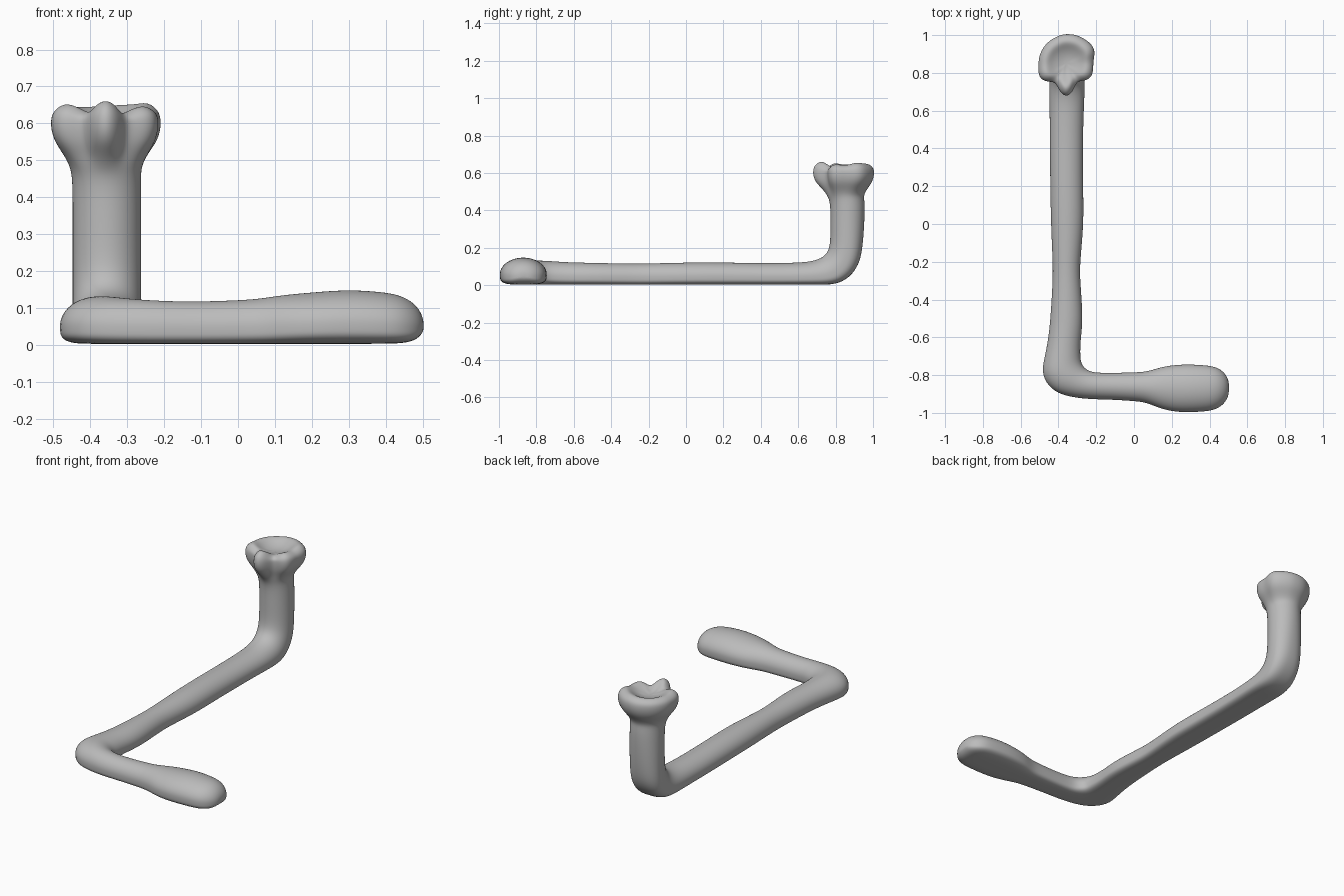
import bpy, bmesh, math
from mathutils import Vector

cube = bpy.data.objects.get("Cube")
if cube:
    bpy.data.objects.remove(cube)

SEG = 36
ANGLES = [2 * math.pi * i / SEG for i in range(SEG)]


def section(right, left, top, bottom, flat):
    """Closed ring: round on top, flattened underneath by the amount flat."""
    right, left, top, bottom = map(Vector, (right, left, top, bottom))
    mid, side, rise = (right + left) / 2, (right - left) / 2, top - bottom
    equator = 0.5 - 0.12 * flat
    power = 1 - 0.45 * flat
    ring = []
    for a in ANGLES:
        c, s = math.cos(a), math.sin(a)
        if s >= 0:
            v = equator + (1 - equator) * s
        else:
            v = equator * (1 - abs(s) ** power)
            c = math.copysign(abs(c) ** power, c)
        ring.append(bottom + rise * v + side * c + (mid - (top + bottom) / 2))
    return ring


def level_section(right, left, top, bottom=0.003):
    """Section of a part lying on the ground, from its two plan edges."""
    mx, my = (right[0] + left[0]) / 2, (right[1] + left[1]) / 2
    mz = (top + bottom) / 2
    return section((*right, mz), (*left, mz), (mx, my, top), (mx, my, bottom), 1)


rings = []

# Rounded tip and swollen grip: x, centre y, half width, top, bottom
for x, y, w, top, low in [
        (0.503, -0.868, 0.025, 0.065, 0.04), (0.495, -0.868, 0.055, 0.09, 0.025),
        (0.475, -0.868, 0.085, 0.115, 0.01), (0.44, -0.869, 0.11, 0.135, 0.004),
        (0.39, -0.87, 0.122, 0.144, 0.003), (0.3, -0.87, 0.127, 0.15, 0.003),
        (0.22, -0.87, 0.125, 0.144, 0.003), (0.15, -0.868, 0.112, 0.138, 0.003),
        (0.1, -0.866, 0.094, 0.132, 0.003), (0.05, -0.863, 0.079, 0.124, 0.003),
        (-0.02, -0.861, 0.075, 0.12, 0.003), (-0.13, -0.859, 0.07, 0.117, 0.003)]:
    rings.append(level_section((x, y + w), (x, y - w), top, low))

# Rounded corner: inner edge, outer edge, top
for inner, outer, top in [
        ((-0.215, -0.787), (-0.24, -0.928), 0.12), ((-0.25, -0.772), (-0.36, -0.913), 0.126),
        ((-0.27, -0.753), (-0.44, -0.877), 0.132), ((-0.28, -0.732), (-0.49, -0.8), 0.132),
        ((-0.285, -0.7), (-0.477, -0.72), 0.128), ((-0.284, -0.62), (-0.455, -0.62), 0.122)]:
    rings.append(level_section(inner, outer, top))

# Long arm: y, left edge, right edge, top
for y, xl, xr, top in [
        (-0.5, -0.442, -0.268, 0.12), (-0.3, -0.43, -0.286, 0.115),
        (-0.2, -0.43, -0.286, 0.116), (0, -0.44, -0.265, 0.122),
        (0.2, -0.443, -0.27, 0.122), (0.42, -0.446, -0.27, 0.118),
        (0.56, -0.446, -0.268, 0.12)]:
    rings.append(level_section((xr, y), (xl, y), top))

# Bend and upright post: inner y and z, outer y and z, flatness
for ty, tz, by, bz, flat in [
        (0.64, 0.123, 0.69, 0.003, 1), (0.7, 0.135, 0.8, 0.002, 0.9),
        (0.74, 0.155, 0.875, 0.04, 0.7), (0.765, 0.19, 0.925, 0.11, 0.5),
        (0.772, 0.25, 0.943, 0.19, 0.3), (0.772, 0.33, 0.953, 0.31, 0.15),
        (0.772, 0.44, 0.957, 0.44, 0)]:
    my, mz = (ty + by) / 2, (tz + bz) / 2
    rings.append(section((-0.262, my, mz), (-0.448, my, mz),
                         (-0.355, ty, tz), (-0.355, by, bz), flat))

# Lobed socket head: outline radii every 30 degrees, right side first, then front
LOBES = [0.142, 0.15, 0.115, 0.178, 0.12, 0.16, 0.147, 0.146, 0.146, 0.152, 0.157, 0.165]


def lobe_radius(a):
    p = a / (2 * math.pi) * len(LOBES)
    i = int(p)
    f = (1 - math.cos((p - i) * math.pi)) / 2
    return LOBES[i % 12] * (1 - f) + LOBES[(i + 1) % 12] * f


# height, amount of lobe, core radius, share of wavy rim
for z, k, core, wave in [
        (0.48, 0.06, 0.092, 0), (0.515, 0.4, 0.092, 0), (0.545, 0.78, 0.092, 0),
        (0.575, 0.98, 0.092, 0), (0.605, 1.03, 0.092, 0.1), (0.63, 0.94, 0.092, 0.4),
        (0.647, 0.82, 0, 0.6), (0.647, 0.68, 0, 0.6), (0.63, 0.5, 0, 0.3),
        (0.618, 0.3, 0, 0), (0.613, 0.1, 0, 0)]:
    ring = []
    for a in ANGLES:
        lobe = lobe_radius(a)
        r = core * (1 - k) + lobe * k
        ring.append(Vector((-0.358 + r * math.cos(a), 0.853 - r * math.sin(a),
                            z + wave * (lobe - 0.15))))
    rings.append(ring)

# Skin the rings into one continuous bar
bm = bmesh.new()
loops = [[bm.verts.new(p) for p in ring] for ring in rings]
for a, b in zip(loops, loops[1:]):
    for i in range(SEG):
        j = (i + 1) % SEG
        bm.faces.new((a[i], a[j], b[j], b[i]))
bm.faces.new(loops[0])
bm.faces.new(loops[-1])
bmesh.ops.recalc_face_normals(bm, faces=bm.faces)
mesh = bpy.data.meshes.new("crank_bar")
bm.to_mesh(mesh)
bm.free()

bar = bpy.data.objects.new("crank_bar", mesh)
bpy.context.collection.objects.link(bar)
for poly in mesh.polygons:
    poly.use_smooth = True
sub = bar.modifiers.new("smooth_surface", "SUBSURF")
sub.levels = sub.render_levels = 2

# Plain grey
grey = bpy.data.materials.new("plain_grey")
grey.use_nodes = True
colour = (0.5, 0.5, 0.5, 1)
grey.diffuse_color = colour
grey.node_tree.nodes["Principled BSDF"].inputs["Base Color"].default_value = colour
mesh.materials.append(grey)
